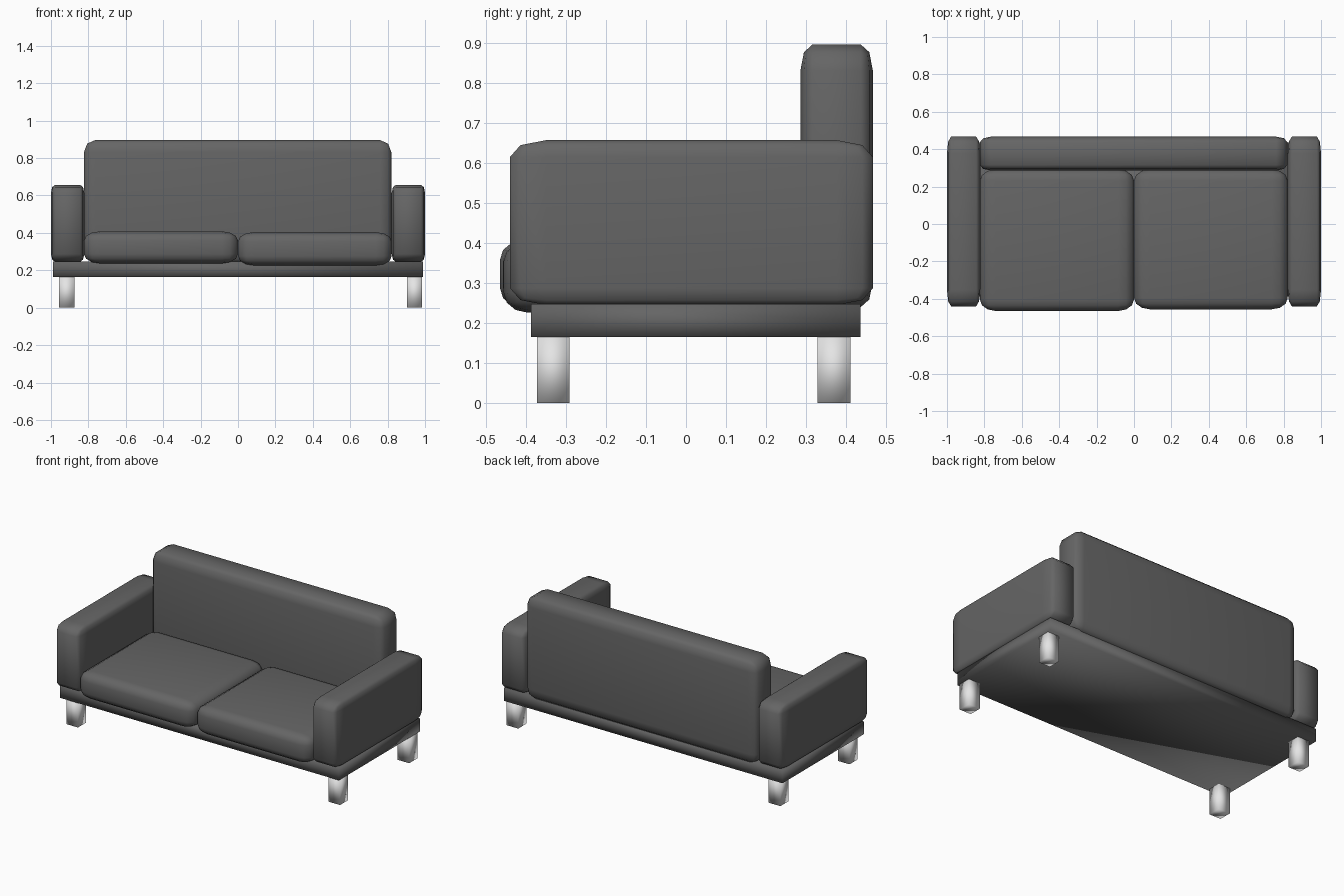
import bpy, bmesh
from mathutils import Vector

if "Cube" in bpy.data.objects:
    bpy.data.objects.remove(bpy.data.objects["Cube"])


def material(name, rgb):
    m = bpy.data.materials.new(name)
    m.diffuse_color = (*rgb, 1)
    m.use_nodes = True
    m.node_tree.nodes["Principled BSDF"].inputs["Base Color"].default_value = m.diffuse_color
    return m


fabric = material("charcoal fabric", (0.13, 0.13, 0.13))
metal = material("pale metal", (0.78, 0.78, 0.78))


def finish(bm, name, mat):
    for f in bm.faces:
        f.smooth = True
    me = bpy.data.meshes.new(name)
    bm.to_mesh(me)
    bm.free()
    me.materials.append(mat)
    ob = bpy.data.objects.new(name, me)
    bpy.context.collection.objects.link(ob)
    return ob


def box(name, lo, hi, mat, radius=None, segments=2):
    """Box between two corners, with an optional bevel radius per axis."""
    lo, hi = Vector(lo), Vector(hi)
    centre, half = (lo + hi) / 2, (hi - lo) / 2
    bm = bmesh.new()
    bmesh.ops.create_cube(bm, size=4)
    if radius:
        bmesh.ops.bevel(bm, geom=bm.edges[:], offset=1, segments=segments,
                        profile=0.5, affect='EDGES')
    r = radius or (0, 0, 0)
    for v in bm.verts:
        for i in range(3):
            a, s = abs(v.co[i]), (1 if v.co[i] > 0 else -1)
            core = half[i] - r[i]
            d = core * a if a <= 1 else core + r[i] * (a - 1)
            v.co[i] = centre[i] + s * d
    return finish(bm, name, mat)


# Arms
for side, x0, x1 in (("left", -1.0, -0.822), ("right", 0.822, 1.0)):
    box(side + "_arm", (x0, -0.44, 0.245), (x1, 0.467, 0.657), fabric,
        (0.022, 0.09, 0.042))

# Backrest
box("backrest", (-0.824, 0.286, 0.24), (0.82, 0.467, 0.896), fabric,
    (0.06, 0.03, 0.065))

# Seat cushions
box("left_cushion", (-0.824, -0.465, 0.237), (0.0, 0.292, 0.408), fabric,
    (0.085, 0.06, 0.05), 3)
box("right_cushion", (0.0, -0.456, 0.226), (0.822, 0.292, 0.404), fabric,
    (0.085, 0.06, 0.05), 3)

# Base platform, with a seam line half way up its rim
base = box("base", (-0.99, -0.388, 0.165), (0.988, 0.436, 0.247), fabric)
bm = bmesh.new()
bm.from_mesh(base.data)
bmesh.ops.bisect_plane(bm, geom=bm.verts[:] + bm.edges[:] + bm.faces[:],
                       plane_co=(0, 0, 0.205), plane_no=(0, 0, 1))
bm.to_mesh(base.data)
bm.free()

# Legs
for side, x in (("left", -0.957), ("right", 0.903)):
    for end, y in (("front", -0.373), ("back", 0.329)):
        box(f"{end}_{side}_leg", (x, y, 0), (x + 0.082, y + 0.082, 0.168), metal)
